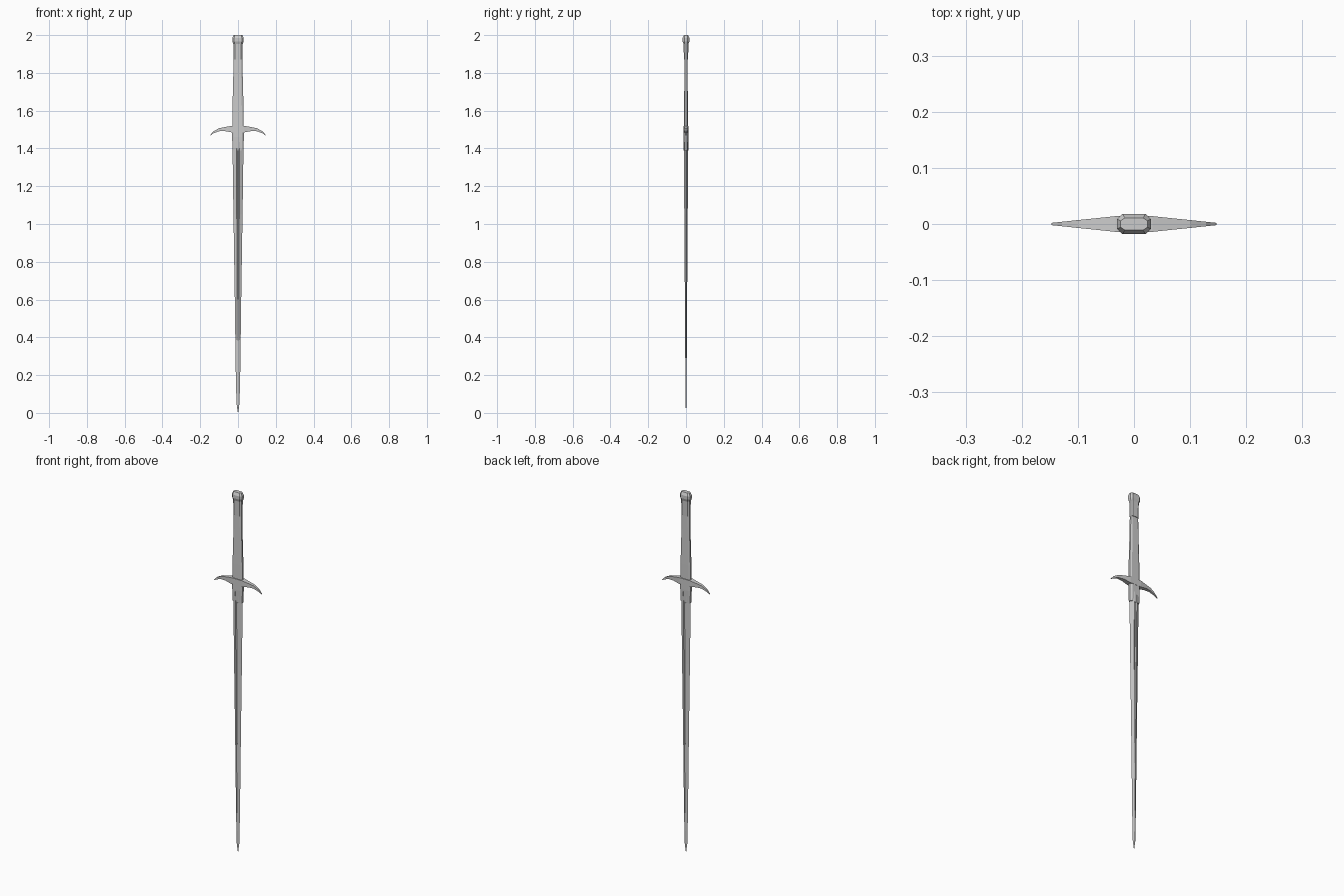
import bpy, bmesh

if "Cube" in bpy.data.objects:
    bpy.data.objects.remove(bpy.data.objects["Cube"])


def loft(name, rings):
    """Skin a list of equal-length point rings and cap both ends."""
    bm = bmesh.new()
    loops = [[bm.verts.new(p) for p in ring] for ring in rings]
    n = len(loops[0])
    for a, b in zip(loops, loops[1:]):
        for i in range(n):
            j = (i + 1) % n
            bm.faces.new((a[i], a[j], b[j], b[i]))
    bm.faces.new(loops[0])
    bm.faces.new(loops[-1])
    bmesh.ops.recalc_face_normals(bm, faces=bm.faces)
    mesh = bpy.data.meshes.new(name)
    bm.to_mesh(mesh)
    bm.free()
    obj = bpy.data.objects.new(name, mesh)
    bpy.context.collection.objects.link(obj)
    return obj


def octagon(w, t, z):
    """Long octagon section with half width w and half thickness t."""
    a, b = w * 0.68, t * 0.5
    return [(w, -b, z), (w, b, z), (a, t, z), (-a, t, z),
            (-w, b, z), (-w, -b, z), (-a, -t, z), (a, -t, z)]


def blade_section(w, t, z, groove):
    """Sharp-edged section with a shallow central groove."""
    r, g, d = w * 0.28, w * 0.12, t * (1 - groove)
    half = [(w, 0), (r, t), (g, d), (-g, d), (-r, t)]
    return [(x, y, z) for x, y in half] + [(-x, -y, z) for x, y in half]


# Pommel, faceted cap
loft("pommel", [octagon(*s) for s in [
    (0.024, 0.012, 1.95), (0.030, 0.018, 1.967),
    (0.030, 0.018, 1.985), (0.024, 0.011, 2.0)]])

# Collar below the pommel
loft("collar", [octagon(*s) for s in [
    (0.024, 0.011, 1.87), (0.025, 0.013, 1.955)]])

# Grip, swelling towards the guard
loft("grip", [octagon(*s) for s in [
    (0.030, 0.010, 1.50), (0.030, 0.010, 1.60),
    (0.026, 0.009, 1.74), (0.023, 0.008, 1.88)]])

# Crossguard, arms curving down to points: x, bottom z, top z, half depth
arm = [(0.0, 1.485, 1.52, 0.014), (0.033, 1.485, 1.52, 0.014),
       (0.070, 1.492, 1.513, 0.010), (0.100, 1.491, 1.507, 0.007),
       (0.128, 1.481, 1.492, 0.004), (0.147, 1.469, 1.472, 0.002)]
stations = [(-x, b, t, d) for x, b, t, d in arm[:0:-1]] + arm
loft("crossguard", [[(x, -d, b), (x, d, b), (x, d, t), (x, -d, t)]
                    for x, b, t, d in stations])

# Ricasso, thick block at the root of the blade
loft("ricasso", [octagon(*s) for s in [
    (0.029, 0.010, 1.39), (0.031, 0.013, 1.46), (0.031, 0.013, 1.49)]])

# Blade, long taper to a short point
loft("blade", [blade_section(*s) for s in [
    (0.0005, 0.0003, 0.0, 0), (0.008, 0.0022, 0.05, 0),
    (0.012, 0.0035, 0.22, 0.1), (0.017, 0.006, 0.60, 0.4),
    (0.024, 0.009, 1.05, 0.4), (0.029, 0.012, 1.40, 0.4),
    (0.030, 0.013, 1.47, 0.3)]])
